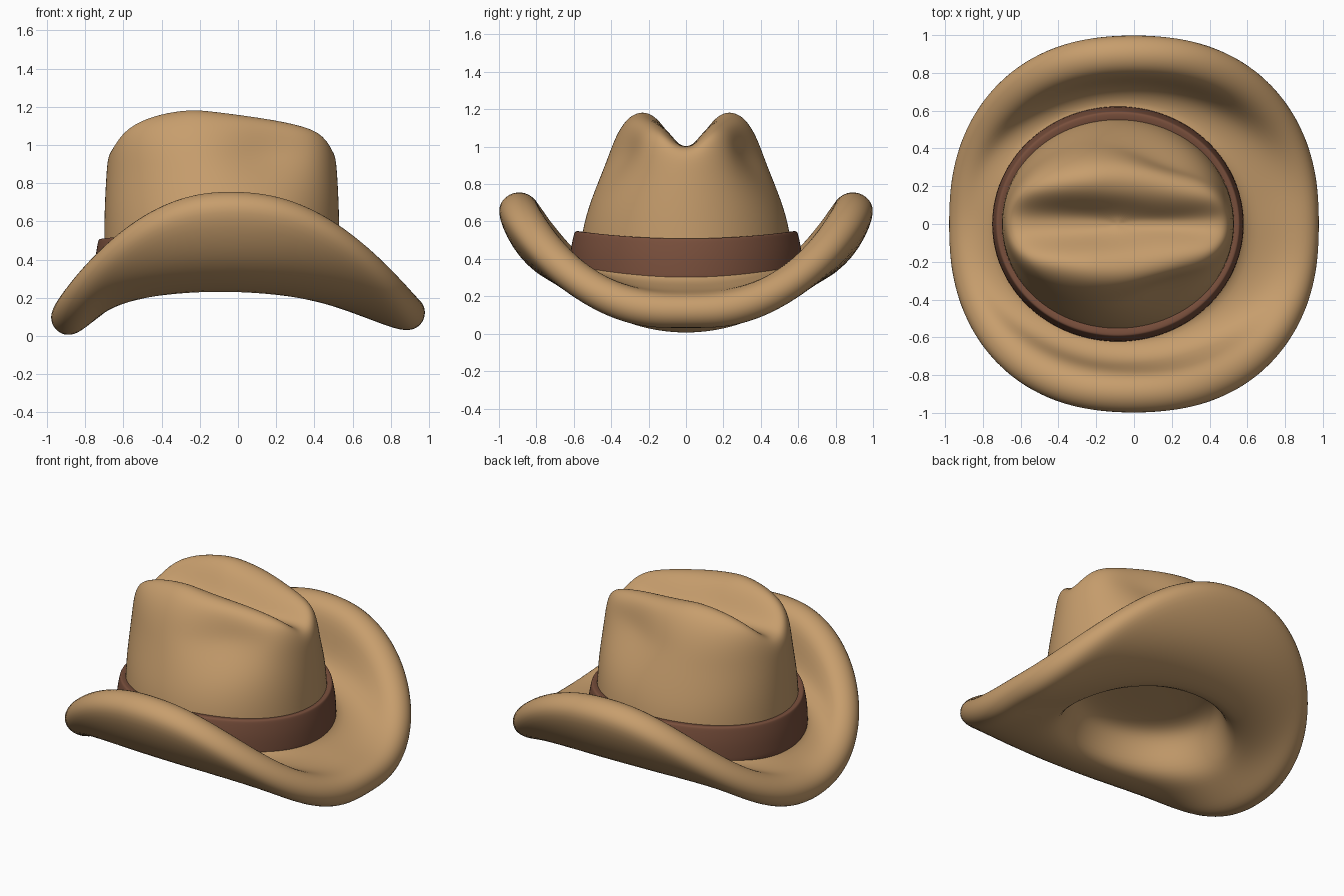
import bpy, bmesh
from math import sin, cos, pi, radians, exp, copysign
from mathutils import Vector

cube = bpy.data.objects.get("Cube")
if cube:
    bpy.data.objects.remove(cube, do_unlink=True)

SEGMENTS = 48
CENTRE_X = -0.085


def material(name, rgb):
    mat = bpy.data.materials.new(name)
    mat.use_nodes = True
    mat.diffuse_color = (*rgb, 1)
    mat.node_tree.nodes["Principled BSDF"].inputs["Base Color"].default_value = (*rgb, 1)
    return mat


def loft(name, section, mat, closed=False):
    """Sweep the cross-section given for each angle around the hat."""
    bm = bmesh.new()
    cols = [[bm.verts.new(p) for p in section(2 * pi * i / SEGMENTS)] for i in range(SEGMENTS)]
    count = len(cols[0])
    for i in range(SEGMENTS):
        a, b = cols[i], cols[(i + 1) % SEGMENTS]
        for j in range(count if closed else count - 1):
            k = (j + 1) % count
            bm.faces.new((a[j], b[j], b[k], a[k]))
    bmesh.ops.remove_doubles(bm, verts=bm.verts, dist=1e-5)
    bmesh.ops.recalc_face_normals(bm, faces=bm.faces)
    for f in bm.faces:
        f.smooth = True
    mesh = bpy.data.meshes.new(name)
    bm.to_mesh(mesh)
    bm.free()
    mesh.materials.append(mat)
    obj = bpy.data.objects.new(name, mesh)
    bpy.context.collection.objects.link(obj)
    sub = obj.modifiers.new("Smooth", 'SUBSURF')
    sub.levels = sub.render_levels = 2
    return obj


def oval(a, rx, ry, z):
    return Vector((CENTRE_X + rx * cos(a), ry * sin(a), z))


def rounded(v, n=2.27):
    return copysign(abs(v) ** (2 / n), v)


def lip(a):
    """Thick rolled edge: flat at the ends, curled upright at the sides."""
    x, y = rounded(cos(a)), rounded(sin(a))
    side = abs(y)
    height = 0.107 + 0.015 * x + 0.54 * side ** 2.3 - 0.045 * x * side
    centre = Vector((0.89 * x, 0.895 * y, height))
    out = Vector((x, y, 0)).normalized()
    tilt = radians(-20 + 105 * side ** 2)
    radius = 0.1 + 0.023 * side
    pts = []
    for deg in (-90, -45, 0, 45, 90):
        t = tilt + radians(deg)
        pts.append(centre + radius * (out * cos(t) + Vector((0, 0, sin(t)))))
    return pts, out


def crown_top(x, y):
    """Two ridges either side of a level-floored crease."""
    floor = 1.0
    ridge = 1.19 - 0.13 * max(0, x + 0.22) - 0.3 * min(0, x + 0.22) ** 2
    crease = exp(-(abs(y) / (0.122 - 0.03 * x)) ** 2.6)
    return floor + (ridge - floor) * (1 - crease)


def pinch(p):
    """Side dents towards the narrow end of the crown."""
    amount = 0.085 * exp(-((p.x - 0.17) / 0.24) ** 2 - ((p.z - 0.96) / 0.14) ** 2)
    p.y -= amount * max(-1, min(1, p.y / 0.3))
    return p


def hat_section(a):
    s2 = sin(a) ** 2
    # shallow hollow inside
    pts = [oval(a, rx, ry, z) for rx, ry, z in
           ((0, 0, 0.47), (0.2, 0.17, 0.47), (0.38, 0.33, 0.46), (0.455, 0.395, 0.41), (0.49, 0.43, 0.32))]
    opening = oval(a, 0.54, 0.475, 0.18 + 0.025 * s2)
    edge, out = lip(a)
    # underside of the brim
    pts.append(opening)
    for t in (0.33, 0.67):
        pts.append(opening.lerp(edge[0], t) + s2 * (out * 0.07 + Vector((0, 0, -0.085))))
    pts += edge
    # upper face of the brim, dished behind the lip
    base = oval(a, 0.615, 0.57, 0.31 + 0.04 * s2)
    dish = abs(sin(a)) ** 1.5
    for t, dip in ((0.33, 0.08), (0.67, 0.06)):
        pts.append(edge[-1].lerp(base, t) + dish * out * 0.04 - Vector((0, 0, 0.02 + dip * dish)))
    pts.append(base)
    # crown wall
    for rx, ry, z in ((0.618, 0.56, 0.55), (0.613, 0.51, 0.72), (0.605, 0.463, 0.86)):
        pts.append(pinch(oval(a, rx, ry, z)))
    # creased crown top, with squarer shoulders at the ends
    ends = cos(a) ** 2
    for rx, ry, side, end in ((0.597, 0.432, 0.22, 0.55), (0.565, 0.39, 0.56, 0.92), (0.5, 0.33, 0.87, 1),
                              (0.43, 0.265, 1, 1), (0.35, 0.205, 1, 1), (0.26, 0.15, 1, 1),
                              (0.17, 0.1, 1, 1), (0.08, 0.05, 1, 1), (0, 0, 1, 1)):
        p = oval(a, rx, ry, 0)
        weight = side + (end - side) * ends
        p.z = 0.88 + weight * (crown_top(p.x, p.y) - 0.88)
        pts.append(pinch(p))
    return pts


def band_section(a):
    rise = Vector((0, 0, 0.04 * sin(a) ** 2))
    profile = ((0.57, 0.52, 0.27), (0.668, 0.625, 0.27), (0.668, 0.625, 0.31), (0.665, 0.62, 0.41),
               (0.65, 0.6, 0.495), (0.645, 0.595, 0.508), (0.63, 0.575, 0.51), (0.57, 0.5, 0.495))
    return [oval(a, *row) + rise for row in profile]


tan = material("tan felt", (0.57, 0.34, 0.152))
brown = material("brown leather", (0.19, 0.078, 0.045))
loft("felt_hat", hat_section, tan)
loft("hat_band", band_section, brown, closed=True)
